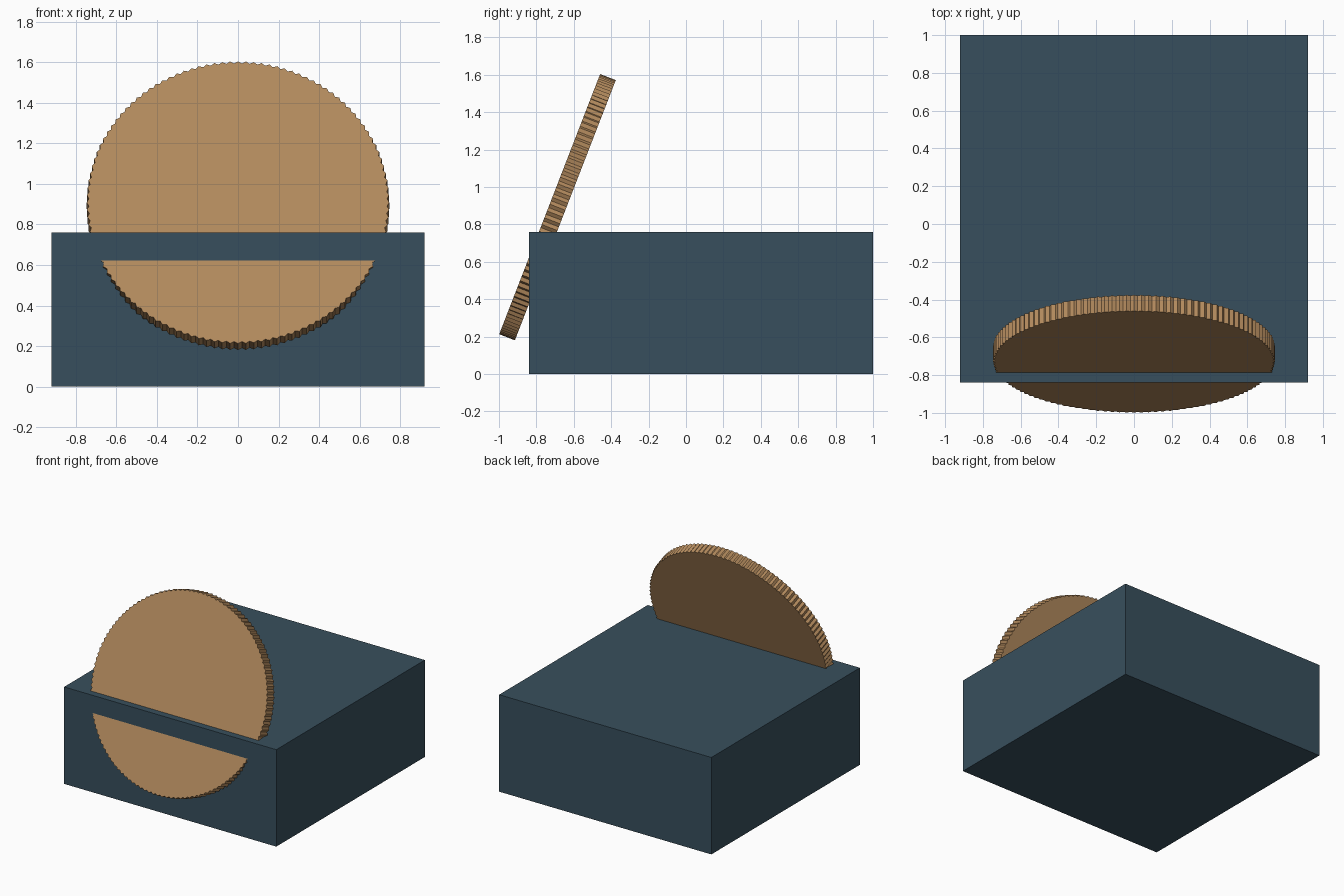
import bpy
import bmesh
from math import sin, cos, pi, radians

cube = bpy.data.objects.get("Cube")
if cube:
    bpy.data.objects.remove(cube, do_unlink=True)


def make_material(name, rgb):
    mat = bpy.data.materials.new(name)
    mat.use_nodes = True
    colour = (*rgb, 1.0)
    mat.diffuse_color = colour
    bsdf = next(n for n in mat.node_tree.nodes if n.type == 'BSDF_PRINCIPLED')
    bsdf.inputs["Base Color"].default_value = colour
    return mat


def add_object(name, bm, mat):
    bmesh.ops.recalc_face_normals(bm, faces=bm.faces)
    mesh = bpy.data.meshes.new(name)
    bm.to_mesh(mesh)
    bm.free()
    mesh.materials.append(mat)
    obj = bpy.data.objects.new(name, mesh)
    bpy.context.collection.objects.link(obj)
    return obj


slate = make_material("slate blue", (0.039, 0.078, 0.109))
bronze = make_material("bronze tan", (0.445, 0.252, 0.109))

# Box body
bm = bmesh.new()
bmesh.ops.create_cube(bm, size=1)
bmesh.ops.scale(bm, vec=(1.84, 1.84, 0.76), verts=bm.verts)
box = add_object("box_body", bm, slate)
box.location = (0, 0.08, 0.38)

# Disc with a reeded rim, leaning back through the front of the box
TEETH = 120
OUTER, INNER, THICK = 0.746, 0.735, 0.09
bm = bmesh.new()
rim = []
for i in range(TEETH * 2):
    a = pi * i / TEETH
    r = INNER if i % 2 else OUTER
    rim.append(bm.verts.new((r * sin(a), -THICK / 2, r * cos(a))))
front = bm.faces.new(rim)
back = bmesh.ops.extrude_face_region(bm, geom=[front], use_keep_orig=True)
moved = [v for v in back["geom"] if isinstance(v, bmesh.types.BMVert)]
bmesh.ops.translate(bm, vec=(0, THICK, 0), verts=moved)
disc = add_object("reeded_disc", bm, bronze)
disc.rotation_euler.x = radians(-21.2)
disc.location = (0, -0.687, 0.892)
